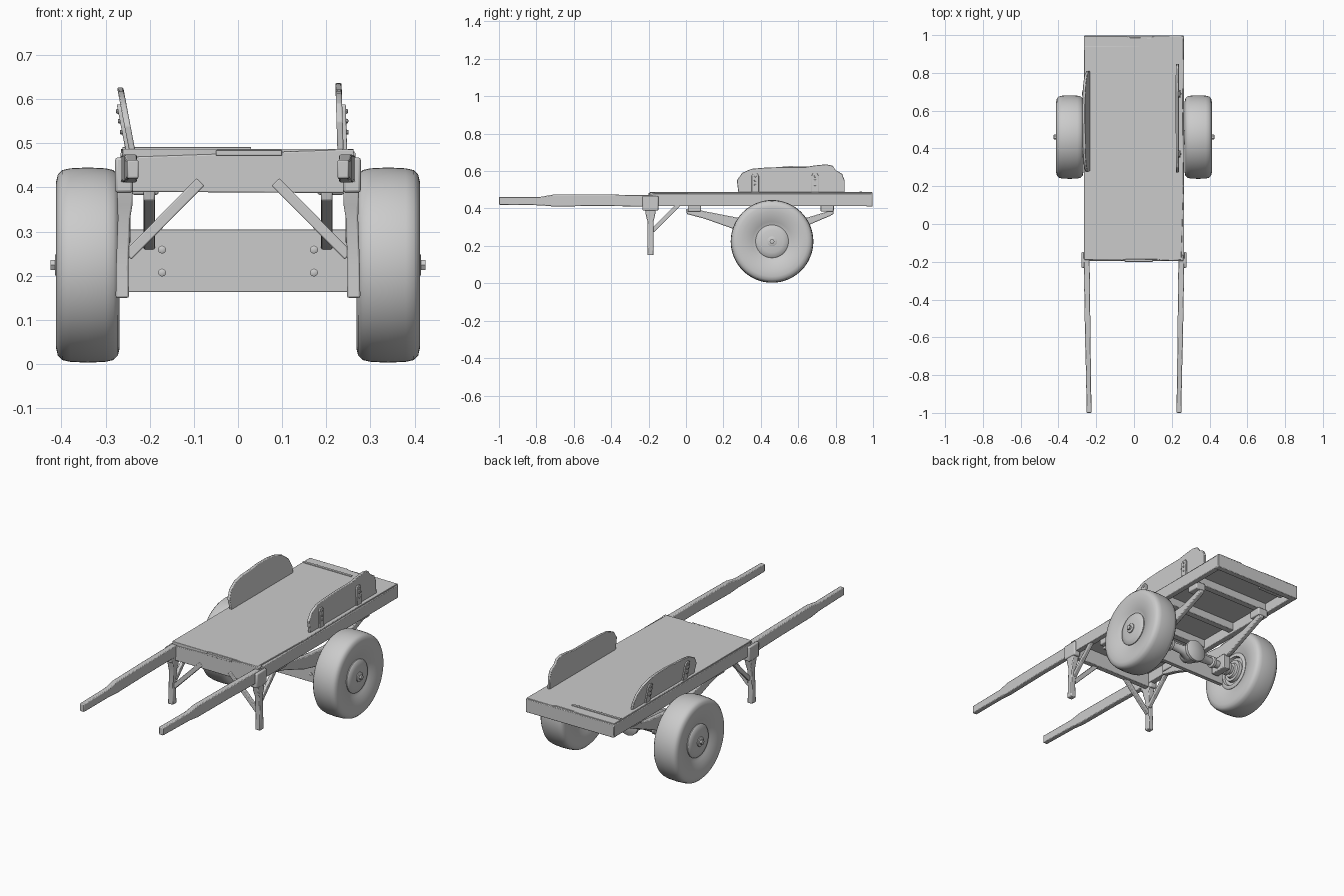
import bpy, bmesh, math
from mathutils import Vector, Matrix

if "Cube" in bpy.data.objects:
    bpy.data.objects.remove(bpy.data.objects["Cube"])

AY, AZ = 0.46, 0.224  # axle position


def finish(bm, name, bevel=0.0, angle=35):
    bmesh.ops.remove_doubles(bm, verts=bm.verts, dist=1e-5)
    bmesh.ops.recalc_face_normals(bm, faces=bm.faces)
    me = bpy.data.meshes.new(name)
    bm.to_mesh(me)
    bm.free()
    ob = bpy.data.objects.new(name, me)
    bpy.context.collection.objects.link(ob)
    bpy.ops.object.select_all(action='DESELECT')
    ob.select_set(True)
    bpy.context.view_layer.objects.active = ob
    bpy.ops.object.shade_smooth_by_angle(angle=math.radians(angle))
    if bevel:
        m = ob.modifiers.new("bevel", 'BEVEL')
        m.width, m.segments, m.limit_method = bevel, 2, 'ANGLE'
    return ob


def loft(name, rings, bevel=0.003):
    """Skin a list of equal-length point rings and cap both ends."""
    bm = bmesh.new()
    vs = [[bm.verts.new(p) for p in r] for r in rings]
    n = len(vs[0])
    for a, b in zip(vs, vs[1:]):
        for i in range(n):
            bm.faces.new((a[i], a[(i + 1) % n], b[(i + 1) % n], b[i]))
    bm.faces.new(vs[0])
    bm.faces.new(vs[-1])
    return finish(bm, name, bevel)


def box(name, x, y, z, bevel=0.003):
    return loft(name, [[(x[0], y[0], h), (x[1], y[0], h), (x[1], y[1], h), (x[0], y[1], h)]
                       for h in z], bevel)


def side_prism(name, prof, x0, x1, lean=0.0, bevel=0.003):
    """Extrude a y/z profile along x; lean shifts x with height."""
    zb = min(p[1] for p in prof)
    return loft(name, [[(x + lean * (z - zb), y, z) for y, z in prof] for x in (x0, x1)], bevel)


def beam(name, a, b, w, h, up=(0, 1, 0), bevel=0.003):
    a, b = Vector(a), Vector(b)
    d = (b - a).normalized()
    u = d.cross(Vector(up)).normalized() * w / 2
    v = d.cross(u).normalized() * h / 2
    return loft(name, [[p + u + v, p - u + v, p - u - v, p + u - v] for p in (a, b)], bevel)


def lathe(name, prof, centre, axis='x', flip=1, seg=48):
    """Spin (distance, radius) points around the x or y axis."""
    bm = bmesh.new()
    rings = []
    for t, r in prof:
        ring = []
        for i in range(seg):
            a = 2 * math.pi * i / seg
            c, s = r * math.cos(a), r * math.sin(a)
            p = (t * flip, c, s) if axis == 'x' else (c, t * flip, s)
            ring.append(bm.verts.new(Vector(centre) + Vector(p)))
        rings.append(ring)
    for a, b in zip(rings, rings[1:]):
        for i in range(seg):
            bm.faces.new((a[i], a[(i + 1) % seg], b[(i + 1) % seg], b[i]))
    bmesh.ops.remove_doubles(bm, verts=bm.verts, dist=1e-5)
    return finish(bm, name)


# Deck with a slightly worn outline
outline = [(-.262, -.19), (-.06, -.192), (-.04, -.186), (.12, -.187), (.15, -.193), (.25, -.19),
           (.262, .2), (.258, .6), (.262, .995), (.11, .997), (.09, .985), (-.02, .987),
           (-.04, .995), (-.265, .995), (-.262, .5)]
loft("deck", [[(x, y, z) for x, y in outline] for z in (.468, .487)], .002)
box("deck_rear_slat", (-.262, .03), (.928, .942), (.485, .491), .001)
box("deck_front_splinter", (-.05, .10), (-.2, -.186), (.472, .484), .002)

# Frame under the deck
for s in (-1, 1):
    box("side_rail", sorted((s * .235, s * .266)), (-.18, .995), (.412, .48))
box("rear_beam", (-.264, .264), (.965, .998), (.41, .482))
box("rear_slot_plate", (-.2, -.05), (.94, .966), (.415, .43), .002)
loft("front_beam", [[(-.262, y, .39), (.262, y, .387), (.262, y, .486), (-.262, y, .468)]
                    for y in (-.195, -.165)])
for y in (.04, .27, .5, .76):
    box("cross_member", (-.24, .24), (y - .018, y + .018), (.425, .47))

# Handles, brackets, legs and braces
for s in (-1, 1):
    secs = [(-1, .238, .026, .42, .462), (-.78, .241, .026, .417, .462), (-.71, .243, .028, .411, .474),
            (-.45, .247, .03, .413, .474), (-.15, .251, .031, .41, .472)]
    loft("handle", [[(s * (c - w / 2), y, b), (s * (c + w / 2), y, b), (s * (c + w / 2), y, t),
                     (s * (c - w / 2), y, t)] for y, c, w, b, t in secs], .004)
    box("leg_bracket", sorted((s * .238, s * .278)), (-.232, -.148), (.388, .468), .006)
    loft("leg", [[(s * (c - w), -.19 - d, z), (s * (c + w), -.19 - d, z), (s * (c + w), -.19 + d, z),
                  (s * (c - w), -.19 + d, z)]
                 for z, c, w, d in ((.15, .262, .015, .017), (.22, .262, .014, .015),
                                    (.33, .258, .014, .016), (.36, .256, .017, .024),
                                    (.40, .256, .018, .03))], .004)
    beam("cross_brace", (s * .25, -.188, .245), (s * .085, -.188, .412), .024, .018)
    beam("rear_brace", (s * .252, -.18, .28), (s * .252, -.04, .42), .022, .018, (1, 0, 0))

# Side boards with bolted straps on the outside
left = [(.28, .485), (.275, .54), (.30, .58), (.35, .607), (.41, .617), (.48, .62), (.55, .626),
        (.63, .625), (.69, .618), (.745, .60), (.79, .565), (.81, .52), (.81, .485)]
right = [(.28, .485), (.272, .55), (.30, .59), (.35, .612), (.42, .618), (.52, .622), (.64, .622),
         (.69, .63), (.75, .636), (.785, .628), (.80, .605), (.835, .585), (.848, .55), (.848, .485)]
for s, prof, x, lean in ((-1, left, .241, .19), (1, right, .233, -.03)):
    side_prism("side_board", prof, s * (x - .008), s * (x + .006), s * lean)
    for y in (.37, .69):
        strap = [(y - .019, .485), (y + .019, .485), (y + .019, .575), (y + .011, .588),
                 (y - .011, .588), (y - .019, .575)]
        side_prism("board_strap", strap, s * (x + .004), s * (x + .014), s * lean, .002)
        for z in (.525, .55, .572):
            lathe("strap_bolt", [(0, 0), (0, .006), (.005, .005), (.006, 0)],
                  (s * (x + .013 + lean * (z - .485)), y, z), flip=s, seg=10)

# Wheels: tyre, hub dish, cap and nut
tyre = [(.300, .06), (.285, .10), (.274, .13), (.268, .16), (.268, .188), (.272, .205), (.282, .215),
        (.30, .219), (.34, .221), (.38, .219), (.398, .215), (.408, .205), (.412, .188), (.411, .16),
        (.405, .13), (.396, .105), (.390, .092), (.385, .06)]
cap = [(.37, .088), (.394, .088), (.399, .083), (.404, .06), (.407, .03), (.408, 0)]
inner = [(.31, .10), (.283, .10), (.279, .094), (.279, .08), (.292, .076), (.292, .06), (.277, .057),
         (.277, .042), (.265, .038), (.265, 0)]
for s in (-1, 1):
    lathe("tyre", tyre, (0, AY, AZ), flip=s, seg=64)
    lathe("hub_cap", cap, (0, AY, AZ), flip=s)
    lathe("inner_hub", inner, (0, AY, AZ), flip=s)
    lathe("hub_washer", [(.404, .026), (.412, .026), (.414, .022), (.414, 0)], (0, AY, AZ), flip=s, seg=24)
    lathe("hub_nut", [(.41, .013), (.424, .013), (.425, .01), (.425, 0)], (0, AY, AZ), flip=s, seg=6)

    # Axle half with collars
    lathe("axle_half", [(0, .045), (.03, .042), (.06, .024), (.13, .02), (.135, .03), (.15, .03),
                        (.155, .02), (.22, .02), (.225, .036), (.245, .036), (.25, .024), (.28, .024)],
          (0, AY, AZ), flip=s, seg=24)

    # Springs and their mounts
    spring = [(.0, .395), (.03, .402), (.10, .385), (.27, .352), (.46, .335), (.65, .352), (.75, .382),
              (.785, .395), (.79, .372), (.77, .36), (.64, .305), (.54, .262), (.40, .255),
              (.27, .285), (.10, .345), (.005, .37)]
    side_prism("leaf_spring", spring, s * .188, s * .214, 0, .004)
    for y in (.045, .755):
        box("spring_mount", sorted((s * .18, s * .24)), (y - .035, y + .035), (.383, .425), .005)
    box("axle_clamp", sorted((s * .18, s * .222)), (.41, .51), (.19, .27), .004)

    # Bolts on the axle plate
    for z in (.207, .259):
        lathe("plate_bolt", [(0, .009), (-.004, .009), (-.006, .006), (-.006, 0)],
              (s * .172, .38, z), 'y', seg=12)

# Centre gear housing and plate ahead of the axle
lathe("gear_housing", [(-.055, 0), (-.055, .03), (-.03, .045), (.02, .05), (.025, .06), (.04, .06),
                       (.044, .055), (.048, 0)], (0, AY, AZ), 'y', seg=32)
box("axle_plate", (-.262, .262), (.38, .402), (.163, .304), .002)
